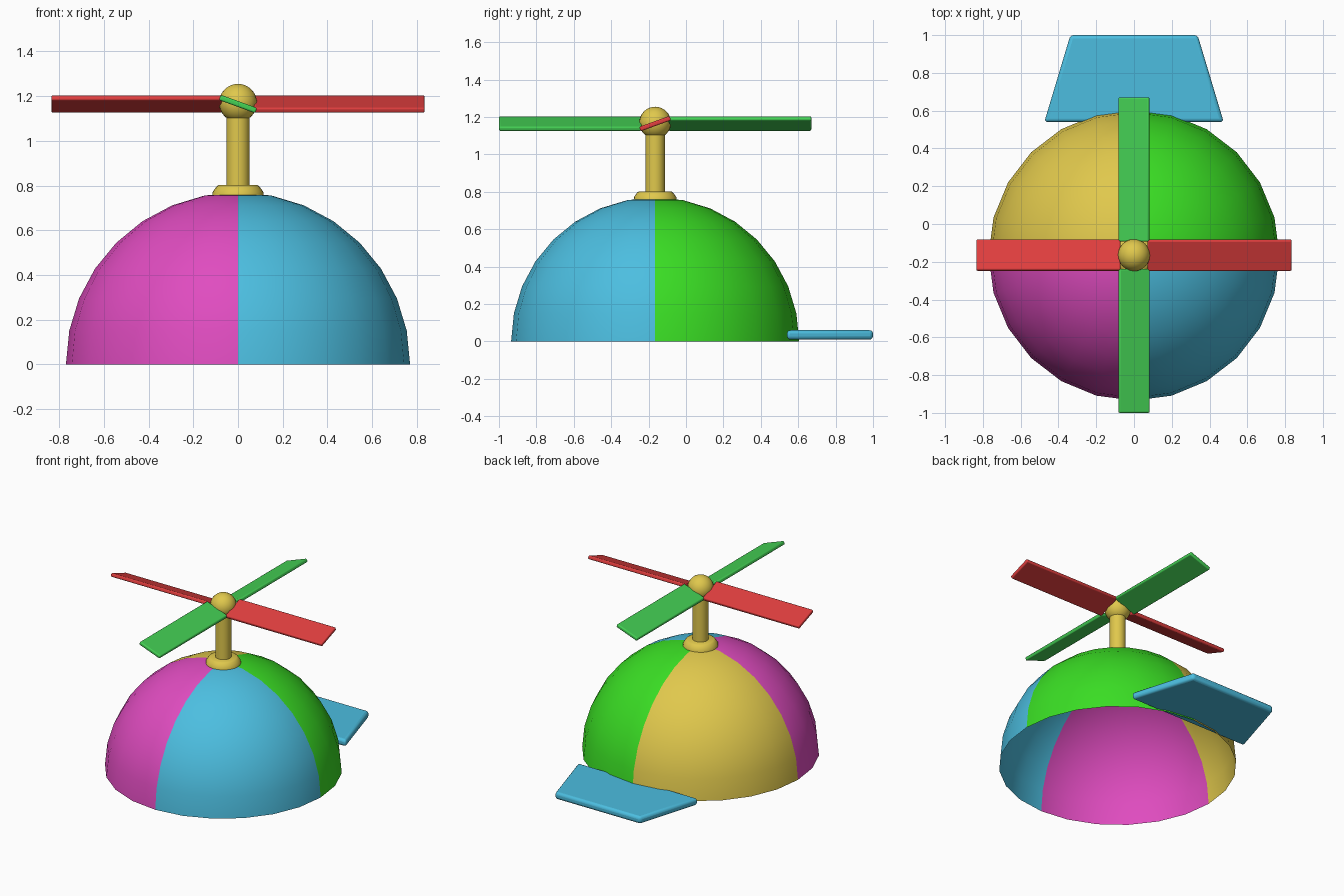
import bpy, bmesh, math
from mathutils import Matrix, Vector

if "Cube" in bpy.data.objects:
    bpy.data.objects.remove(bpy.data.objects["Cube"])

CY = -0.165  # y of the cap's axis


def material(name, r, g, b):
    lin = [((c / 255 + 0.055) / 1.055) ** 2.4 for c in (r, g, b)]
    m = bpy.data.materials.new(name)
    m.diffuse_color = (*lin, 1)
    m.use_nodes = True
    m.node_tree.nodes["Principled BSDF"].inputs["Base Color"].default_value = m.diffuse_color
    return m


MAGENTA = material("magenta", 224, 76, 192)
BLUE = material("sky blue", 76, 190, 224)
GREEN = material("bright green", 58, 222, 36)
YELLOW = material("yellow", 224, 200, 76)
RED = material("red", 224, 62, 62)
LEAF = material("blade green", 68, 208, 84)


def finish(bm, name, mats, loc=(0, 0, 0), bevel=0, angle=40):
    mesh = bpy.data.meshes.new(name)
    bm.to_mesh(mesh)
    bm.free()
    ob = bpy.data.objects.new(name, mesh)
    bpy.context.collection.objects.link(ob)
    ob.location = loc
    for m in mats:
        mesh.materials.append(m)
    if bevel:
        mod = ob.modifiers.new("rounded_edges", "BEVEL")
        mod.width, mod.segments = bevel, 3
    bpy.ops.object.select_all(action="DESELECT")
    ob.select_set(True)
    bpy.context.view_layer.objects.active = ob
    bpy.ops.object.shade_smooth_by_angle(angle=math.radians(angle))
    return ob


def lathe(name, profile, mat, segments=24):
    """Spin (radius, z) points around the cap's axis."""
    bm = bmesh.new()
    vs = [bm.verts.new((r, 0, z)) for r, z in profile]
    es = [bm.edges.new(p) for p in zip(vs, vs[1:])]
    bmesh.ops.spin(bm, geom=vs + es, cent=(0, 0, 0), axis=(0, 0, 1),
                   angle=math.tau, steps=segments)
    bmesh.ops.remove_doubles(bm, verts=bm.verts, dist=1e-5)
    bmesh.ops.recalc_face_normals(bm, faces=bm.faces)
    return finish(bm, name, [mat], (0, CY, 0))


# Open hemisphere, one colour per quarter
bm = bmesh.new()
bmesh.ops.create_uvsphere(bm, u_segments=24, v_segments=16, radius=0.77)
bmesh.ops.delete(bm, geom=[v for v in bm.verts if v.co.z < -0.001], context="VERTS")
for f in bm.faces:
    c = f.calc_center_median()
    f.material_index = (1 if c.x > 0 else 0) + (2 if c.y > 0 else 0)
finish(bm, "cap_dome", [MAGENTA, BLUE, YELLOW, GREEN], (0, CY, 0))

# Collar, stem and hub ball
lathe("collar", [(0, 0.755), (0.115, 0.755), (0.113, 0.772), (0.096, 0.796),
                 (0.085, 0.803), (0, 0.803)], YELLOW)
lathe("stem", [(0, 0.79), (0.052, 0.79), (0.052, 1.12), (0, 1.12)], YELLOW)
bm = bmesh.new()
bmesh.ops.create_uvsphere(bm, u_segments=24, v_segments=16, radius=0.085)
finish(bm, "hub_ball", [YELLOW], (0, CY, 1.17))

# Propeller blades: each pair pitched the opposite way to the other
INNER, OUTER = 0.072, 0.835
for name, mat, turn, pitch in (("right_blade", RED, 0, 20), ("left_blade", RED, 180, 20),
                               ("front_blade", LEAF, -90, -20), ("back_blade", LEAF, 90, -20)):
    bm = bmesh.new()
    bmesh.ops.create_cube(bm, size=1)
    bmesh.ops.scale(bm, verts=bm.verts, vec=(OUTER - INNER, 0.173, 0.025))
    bmesh.ops.translate(bm, verts=bm.verts, vec=((OUTER + INNER) / 2, 0, 0))
    rot = Matrix.Rotation(math.radians(turn), 4, "Z") @ Matrix.Rotation(math.radians(pitch), 4, "X")
    bmesh.ops.transform(bm, matrix=rot, verts=bm.verts)
    finish(bm, name, [mat], (0, CY, 1.165), bevel=0.008)

# Tapered brim at the back
bm = bmesh.new()
face = bm.faces.new([bm.verts.new((x, y, 0.01)) for x, y in
                     ((-0.475, 0.54), (0.475, 0.54), (0.337, 1.0), (-0.337, 1.0))])
ext = bmesh.ops.extrude_face_region(bm, geom=[face])
top = [g for g in ext["geom"] if isinstance(g, bmesh.types.BMVert)]
bmesh.ops.translate(bm, verts=top, vec=Vector((0, 0, 0.05)))
bmesh.ops.recalc_face_normals(bm, faces=bm.faces)
finish(bm, "brim", [BLUE], bevel=0.018)
